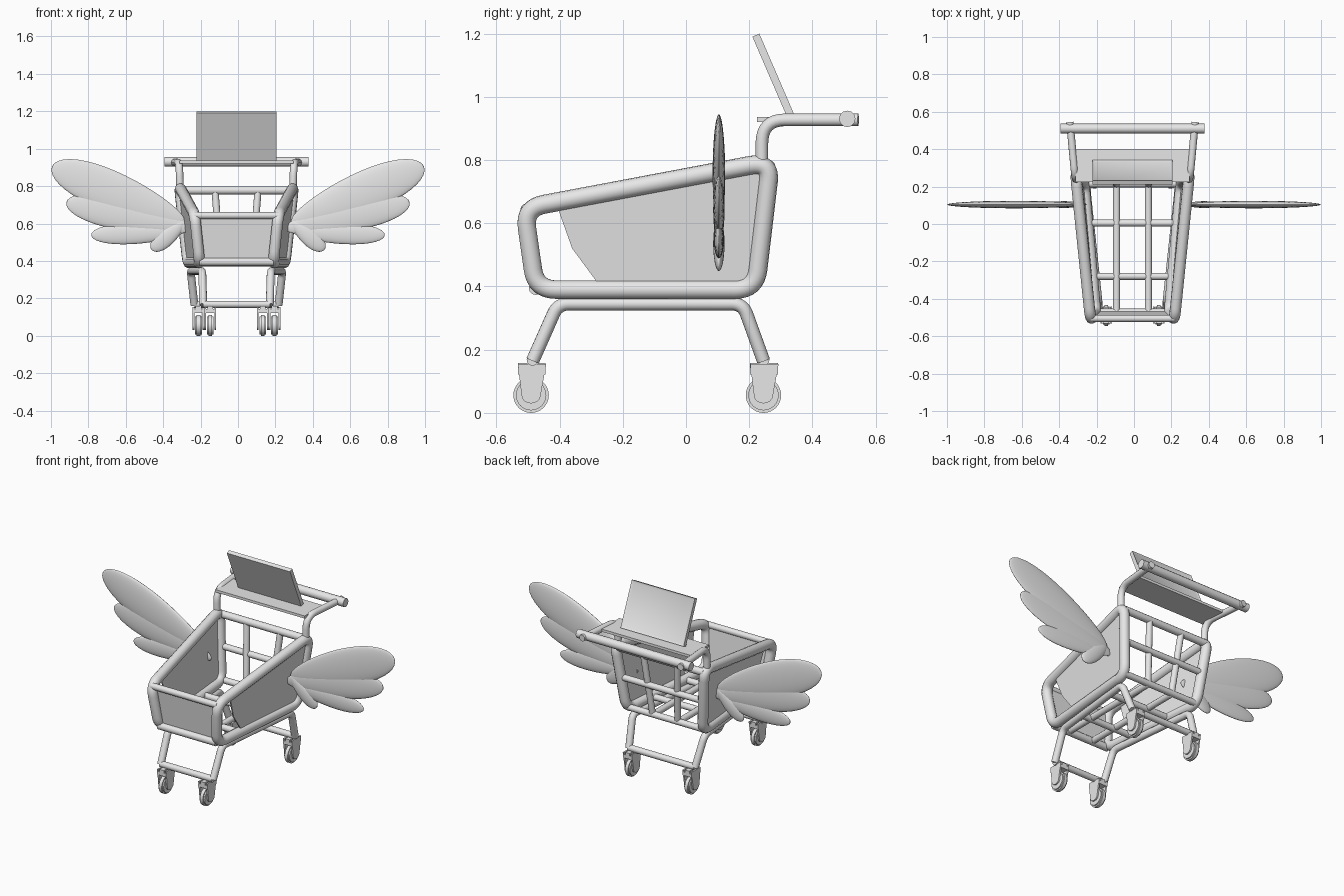
import bpy, bmesh, math
from mathutils import Vector, Matrix

cube = bpy.data.objects.get("Cube")
if cube:
    bpy.data.objects.remove(cube, do_unlink=True)

grey = bpy.data.materials.new("light_grey")
grey.use_nodes = True
grey.diffuse_color = (0.8, 0.8, 0.8, 1)
grey.node_tree.nodes["Principled BSDF"].inputs["Base Color"].default_value = (0.8, 0.8, 0.8, 1)

CART_X = -0.008   # the cart sits slightly off the wing centre line
parts = []


def add_mesh(name, mesh, x=CART_X):
    mesh.materials.clear()
    mesh.materials.append(grey)
    ob = bpy.data.objects.new(name, mesh)
    ob.location.x = x
    bpy.context.collection.objects.link(ob)
    parts.append(ob)
    return ob


def from_bmesh(name, bm, x=CART_X):
    bmesh.ops.recalc_face_normals(bm, faces=bm.faces)
    mesh = bpy.data.meshes.new(name)
    bm.to_mesh(mesh)
    bm.free()
    return add_mesh(name, mesh, x)


def fillet(points, radius, closed):
    """Round every corner of a path."""
    pts = [Vector(p) for p in points]
    out = []
    for i, p in enumerate(pts):
        if not closed and i in (0, len(pts) - 1):
            out.append(p)
            continue
        a, b = pts[i - 1], pts[(i + 1) % len(pts)]
        start = p + (a - p).normalized() * radius
        end = p + (b - p).normalized() * radius
        for k in range(9):
            t = k / 8
            out.append(start * (1 - t) ** 2 + p * 2 * t * (1 - t) + end * t * t)
    return out


def tube(name, points, r, corner=0.06, closed=False):
    path = fillet(points, corner, closed)
    curve = bpy.data.curves.new(name, "CURVE")
    curve.dimensions = "3D"
    curve.bevel_depth = r
    curve.bevel_resolution = 4
    curve.use_fill_caps = True
    spline = curve.splines.new("POLY")
    spline.points.add(len(path) - 1)
    for sp, p in zip(spline.points, path):
        sp.co = (*p, 1)
    spline.use_cyclic_u = closed
    temp = bpy.data.objects.new(name, curve)
    bpy.context.collection.objects.link(temp)
    deps = bpy.context.evaluated_depsgraph_get()
    mesh = bpy.data.meshes.new_from_object(temp.evaluated_get(deps))
    bpy.data.objects.remove(temp, do_unlink=True)
    return add_mesh(name, mesh)


def slab(name, outline, offset):
    """Extrude a flat outline along an offset vector."""
    bm = bmesh.new()
    face = bm.faces.new([bm.verts.new(p) for p in outline])
    new = bmesh.ops.extrude_face_region(bm, geom=[face])["geom"]
    bmesh.ops.translate(bm, vec=Vector(offset), verts=[v for v in new if isinstance(v, bmesh.types.BMVert)])
    if face.is_valid and len(bm.faces) == len(outline) + 1:
        bm.faces.new([bm.verts[i] for i in range(len(outline))])
    return from_bmesh(name, bm)


# Half width of the basket at a given depth and height
def basket_x(y, z):
    front = 0.195 + (z - 0.39) * 0.12
    back = 0.262 + (z - 0.39) * 0.1
    return front + (back - front) * (y + 0.49) / 0.74


def side_point(s, y, z):
    return (s * basket_x(y, z), y, z)


sides = (("right", -1), ("left", 1))
FRONT_LOW, BACK_LOW = (-0.475, 0.39), (0.22, 0.39)
BACK_TOP, FRONT_TOP = (0.268, 0.795), (-0.512, 0.648)

for label, s in sides:
    # Basket side loop and its panel
    tube(label + "_basket_frame", [side_point(s, *p) for p in (FRONT_LOW, BACK_LOW, BACK_TOP, FRONT_TOP)],
         0.03, 0.065, True)
    panel = [(-0.41, 0.66), (-0.36, 0.52), (-0.275, 0.405), (0.215, 0.41), (0.26, 0.785)]
    slab(label + "_side_panel", [side_point(s, *p) for p in panel], (s * 0.008, 0, 0))

    # Handle arm
    tube(label + "_handle_arm", [(s * 0.302, 0.24, 0.79), (s * 0.306, 0.24, 0.927), (s * 0.335, 0.545, 0.927)],
         0.02, 0.075)

    # Chassis rail with splayed legs
    tube(label + "_chassis_rail", [(s * 0.178, -0.485, 0.165), (s * 0.183, -0.405, 0.345),
                                   (s * 0.245, 0.18, 0.345), (s * 0.225, 0.245, 0.165)], 0.021, 0.035)

    # Casters
    for end, x, y in (("front", 0.14, -0.49), ("back", 0.203, 0.245)):
        bm = bmesh.new()
        bmesh.ops.create_cone(bm, cap_ends=True, segments=32, radius1=0.056, radius2=0.056, depth=0.036,
                              matrix=Matrix.Translation((s * x, y, 0.056)) @ Matrix.Rotation(math.pi / 2, 4, "Y"))
        bmesh.ops.bevel(bm, geom=[e for e in bm.edges if len(e.link_faces) == 2 and e.calc_face_angle() > 1],
                        offset=0.008, segments=2, affect="EDGES")
        from_bmesh(f"{end}_{label}_wheel", bm)
        cheek = [(y - 0.042, 0.155), (y + 0.048, 0.155), (y + 0.03, 0.055)]
        cheek += [(y + 0.03 * math.cos(a), 0.055 - 0.025 * math.sin(a))
                  for a in [math.pi * k / 8 for k in range(1, 8)]] + [(y - 0.03, 0.055)]
        for t in (-1, 1):
            slab(f"{end}_{label}_fork_cheek", [(s * x + t * 0.022, *p) for p in cheek], (t * 0.009, 0, 0))
        bm = bmesh.new()
        bmesh.ops.create_cube(bm, size=1, matrix=Matrix.Translation((s * x, y + 0.002, 0.14))
                              @ Matrix.Diagonal((0.062, 0.088, 0.036, 1)))
        bmesh.ops.bevel(bm, geom=[e for e in bm.edges if abs(e.verts[0].co.y - e.verts[1].co.y) > 0.05
                                  and e.verts[0].co.z > 0.14], offset=0.016, segments=4, affect="EDGES")
        from_bmesh(f"{end}_{label}_fork_crown", bm)

    # Feathers: centre x, centre z, half length, half width, tilt in degrees, half thickness
    feathers = ((0.64, 0.755, 0.385, 0.108, 23, 0.02), (0.585, 0.642, 0.34, 0.085, 12, 0.018),
                (0.54, 0.547, 0.245, 0.055, -2, 0.016), (0.375, 0.535, 0.115, 0.047, -41, 0.018))
    for cx, cz, length, width, tilt, thick in feathers:
        bm = bmesh.new()
        bmesh.ops.create_uvsphere(bm, u_segments=28, v_segments=20, radius=1,
                                  matrix=Matrix.Rotation(math.pi / 2, 4, "Y"))
        c, d = math.cos(math.radians(tilt)), math.sin(math.radians(tilt))
        for v in bm.verts:
            u, w = v.co.x * length, v.co.z * width * (1 + 0.2 * v.co.x)
            v.co = (s * (cx + u * c - w * d), 0.104 + v.co.y * thick, cz + u * d + w * c)
        from_bmesh(label + "_wing_feather", bm, 0)


# Straight cross bars
def cross_bar(name, y, z, r=0.019):
    x = basket_x(y, z)
    tube(name, [(-x, y, z), (x, y, z)], r)


cross_bar("front_top_bar", -0.505, 0.643)
cross_bar("front_bottom_bar", -0.475, 0.395, 0.022)
cross_bar("back_top_bar", 0.262, 0.777, 0.022)
cross_bar("back_middle_bar", 0.245, 0.59)
cross_bar("back_bottom_bar", 0.215, 0.4)
cross_bar("floor_back_bar", 0.005, 0.39)
cross_bar("floor_front_bar", -0.28, 0.39)
for name, x, y in (("front", 0.178, -0.485), ("back", 0.225, 0.245)):
    tube(name + "_axle_bar", [(-x, y, 0.168), (x, y, 0.168)], 0.019)
tube("handle_bar", [(-0.385, 0.51, 0.93), (0.385, 0.51, 0.93)], 0.026)

# Bars running along the floor and up the back
for label, s in sides:
    tube(label + "_floor_and_back_bar", [(s * 0.085, -0.47, 0.395), (s * 0.085, 0.213, 0.395),
                                         (s * 0.115, 0.262, 0.777)], 0.019, 0.02)

# Front panel
slab("front_panel", [(-0.195, -0.473, 0.4), (0.195, -0.473, 0.4), (0.225, -0.502, 0.643), (-0.225, -0.502, 0.643)],
     (0, 0.008, 0))

# Tray between the handle arms
slab("tray", [(-0.305, 0.225, 0.92), (0.305, 0.225, 0.92), (0.305, 0.4, 0.92), (-0.305, 0.4, 0.92)], (0, 0, 0.016))

# Tilted screen with a recessed back
screen = slab("screen", [(-0.215, 0.32, 0.935), (0.215, 0.32, 0.935), (0.215, 0.21, 1.19), (-0.215, 0.21, 1.19)],
              (0, 0.022, 0.0095))
bm = bmesh.new()
bm.from_mesh(screen.data)
back = max(bm.faces, key=lambda f: f.normal.y)
bmesh.ops.inset_region(bm, faces=[back], thickness=0.018, depth=-0.006)
bm.to_mesh(screen.data)
bm.free()

# Smooth round parts while keeping hard edges
bpy.ops.object.select_all(action="DESELECT")
for ob in parts:
    ob.select_set(True)
bpy.context.view_layer.objects.active = parts[0]
bpy.ops.object.shade_smooth_by_angle(angle=math.radians(35))
